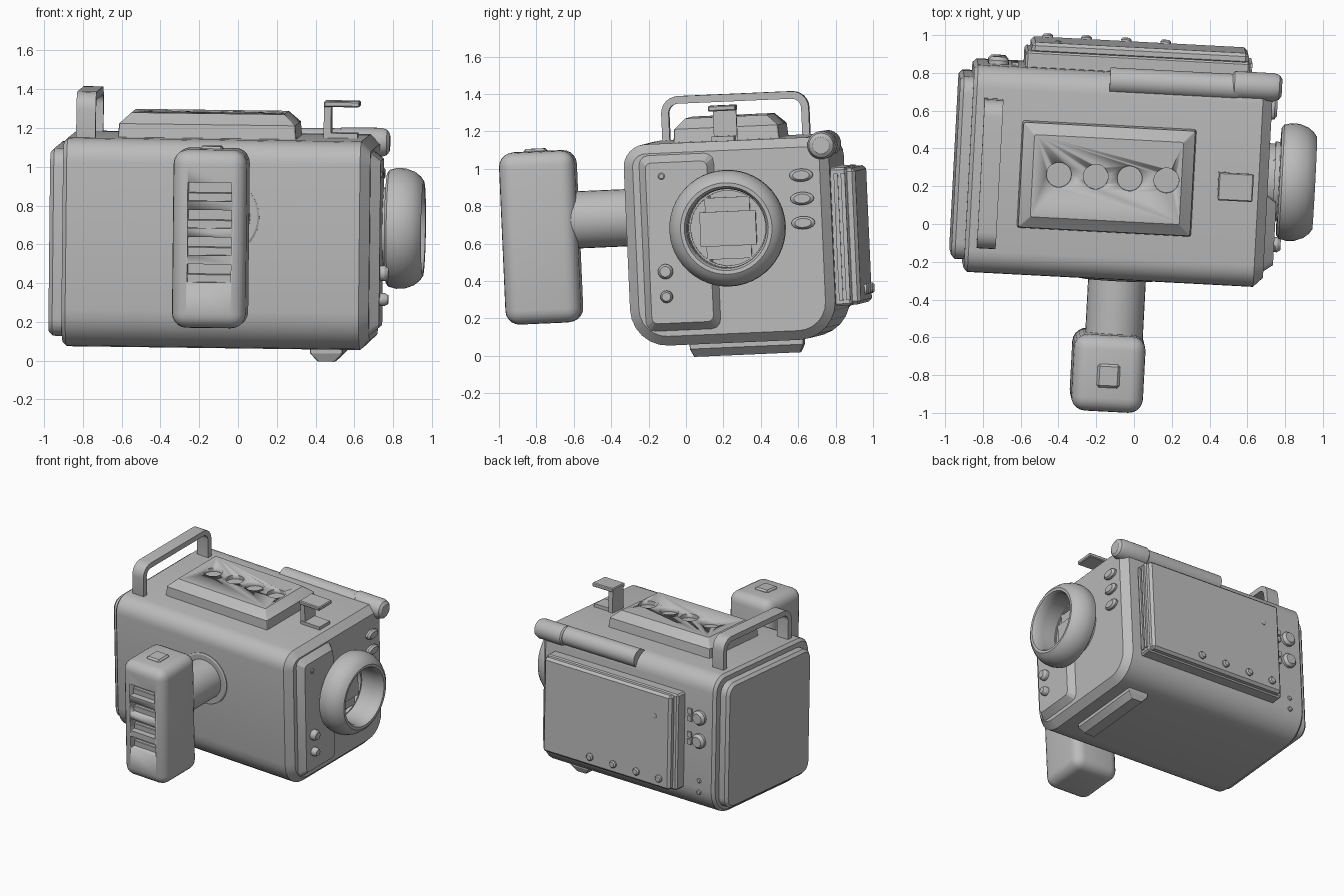
import bpy, bmesh, math
from mathutils import Matrix, Vector

if "Cube" in bpy.data.objects:
    bpy.data.objects.remove(bpy.data.objects["Cube"])

grey = bpy.data.materials.new("mid grey")
grey.diffuse_color = (0.5, 0.5, 0.5, 1)
grey.use_nodes = True
grey.node_tree.nodes["Principled BSDF"].inputs["Base Color"].default_value = grey.diffuse_color

# The whole device sits slightly turned; parts are modelled in a straight local frame
PLACE = (Matrix.Translation((-0.12, 0.275, 0.62))
         @ Matrix.Rotation(math.radians(-3), 4, 'Z')
         @ Matrix.Rotation(math.radians(0.75), 4, 'Y')
         @ Matrix.Rotation(math.radians(2.5), 4, 'X'))


def section(a, b, r, n):
    """Ellipse (r is None) or rounded rectangle; r may be (top, bottom)."""
    if r is None:
        return [(a * math.cos(2 * math.pi * i / n), b * math.sin(2 * math.pi * i / n)) for i in range(n)]
    rt, rb = r if isinstance(r, tuple) else (r, r)
    pts = []
    for k, (sa, sb) in enumerate([(1, 1), (-1, 1), (-1, -1), (1, -1)]):
        rad = rt if sb > 0 else rb
        for i in range(n + 1):
            t = (k + i / n) * math.pi / 2
            pts.append((sa * (a - rad) + rad * math.cos(t), sb * (b - rad) + rad * math.sin(t)))
    return pts


def to_axis(axis, p, a, b):
    return {'x': (p, a, b), 'y': (a, p, b), 'z': (a, b, p)}[axis]


def finish(name, bm, angle=30):
    bmesh.ops.recalc_face_normals(bm, faces=bm.faces)
    me = bpy.data.meshes.new(name)
    bm.to_mesh(me)
    bm.free()
    me.materials.append(grey)
    ob = bpy.data.objects.new(name, me)
    bpy.context.collection.objects.link(ob)
    ob.matrix_world = PLACE
    bpy.ops.object.select_all(action='DESELECT')
    ob.select_set(True)
    bpy.context.view_layer.objects.active = ob
    bpy.ops.object.shade_smooth_by_angle(angle=math.radians(angle))
    return ob


def loft(name, axis, centre, stations, n=5, angle=30):
    """Stations along axis: (position, half width, half height, corner radius)."""
    bm = bmesh.new()
    rings = []
    for p, a, b, r in stations:
        rings.append([bm.verts.new(Vector(centre) + Vector(to_axis(axis, p, x, y)))
                      for x, y in section(a, b, r, n)])
    for q, s in zip(rings, rings[1:]):
        for i in range(len(q)):
            j = (i + 1) % len(q)
            bm.faces.new((q[i], q[j], s[j], s[i]))
    bm.faces.new(rings[0])
    bm.faces.new(rings[-1])
    return finish(name, bm, angle)


def turned(name, axis, centre, profile, n=32, squash=1):
    return loft(name, axis, centre, [(p, r, r * squash, None) for p, r in profile], n)


def button(name, axis, centre, r, h, squash=1):
    return turned(name, axis, centre, [(0, r), (h * 0.6, r), (h, r * 0.7)], 20, squash)


def box(name, lo, hi, bevel=0, segments=1):
    bm = bmesh.new()
    bmesh.ops.create_cube(bm, size=1)
    for v in bm.verts:
        v.co = [lo[i] + (v.co[i] + 0.5) * (hi[i] - lo[i]) for i in range(3)]
    if bevel:
        bmesh.ops.bevel(bm, geom=bm.edges[:], offset=bevel, segments=segments,
                        profile=0.5, affect='EDGES')
    return finish(name, bm)


def cut(target, cutters):
    for c in cutters:
        c.hide_render = True
        m = target.modifiers.new("cut", 'BOOLEAN')
        m.operation, m.object, m.solver = 'DIFFERENCE', c, 'EXACT'
        with bpy.context.temp_override(object=target, active_object=target):
            bpy.ops.object.modifier_apply(modifier=m.name)
        bpy.data.objects.remove(c)


# Main body and end panel
loft("body", 'x', (0, 0, 0), [(-0.76, 0.53, 0.52, (0.10, 0.18)), (-0.74, 0.55, 0.54, (0.12, 0.2)),
                              (0.775, 0.55, 0.54, (0.12, 0.2)), (0.825, 0.50, 0.49, (0.07, 0.15))], 6, 25)
loft("end_panel", 'x', (0, 0, 0), [(-0.74, 0.485, 0.485, 0.09), (-0.81, 0.485, 0.485, 0.09),
                                   (-0.83, 0.465, 0.465, 0.07)])

# Raised top deck with four round wells
deck = loft("top_deck", 'z', (-0.03, -0.012, 0), [(0.50, 0.465, 0.288, 0.012), (0.61, 0.455, 0.278, 0.012),
                                                  (0.665, 0.395, 0.218, 0.01)], 2, 20)
cut(deck, [turned("well_cutter", 'z', (u, 0.0, 0), [(0.635, 0.066), (0.70, 0.066)])
           for u in (-0.285, -0.09, 0.09, 0.285)])

# Carrying handle: closed rounded frame whose lower bar is sunk into the body
bm = bmesh.new()
loops = []
for u, inset in ((-0.70, 0), (-0.60, 0), (-0.60, 0.04), (-0.70, 0.04)):
    loops.append([bm.verts.new((u, -0.015 + a, 0.61 + b))
                  for a, b in section(0.395 - inset, 0.165 - inset, 0.09 - inset, 6)])
for k in range(4):
    q, s = loops[k], loops[(k + 1) % 4]
    for i in range(len(q)):
        j = (i + 1) % len(q)
        bm.faces.new((q[i], q[j], s[j], s[i]))
finish("carrying_handle", bm)

# Accessory bracket on top
box("bracket_foot", (0.56, -0.075, 0.52), (0.735, 0.045, 0.565))
box("bracket_post", (0.56, -0.07, 0.54), (0.598, 0.055, 0.72))
box("bracket_plate", (0.56, -0.088, 0.70), (0.745, 0.06, 0.73), 0.006)

# Microphone along the rear top edge
turned("microphone_barrel", 'x', (0, 0.505, 0.495), [(-0.04, 0.07), (0.64, 0.07)])
turned("microphone_head", 'x', (0, 0.515, 0.495), [(0.61, 0.065), (0.62, 0.075), (0.83, 0.075),
                                                   (0.858, 0.065), (0.872, 0.045)])

# Lens ring, with an open mouth and stacked plates inside
turned("lens_ring", 'x', (0, 0, 0.075),
       [(0.80, 0.20), (0.885, 0.20), (0.888, 0.285), (0.90, 0.302), (0.94, 0.312), (0.985, 0.31),
        (1.03, 0.293), (1.06, 0.27), (1.077, 0.245), (1.075, 0.225), (1.055, 0.213),
        (1.0, 0.21), (0.86, 0.21)], 48)
box("lens_shutter_tall", (0.85, -0.12, -0.09), (0.885, 0.12, 0.24))
box("lens_shutter_wide", (0.85, -0.15, -0.02), (0.90, 0.15, 0.165))

# Front side plate and its buttons
loft("front_plate", 'x', (0, -0.265, 0.01), [(0.78, 0.205, 0.475, 0.05), (0.825, 0.20, 0.47, 0.05),
                                             (0.875, 0.165, 0.43, 0.03)], 3, 20)
for w, r, h in ((0.367, 0.018, 0.012), (-0.143, 0.04, 0.045), (-0.278, 0.033, 0.045)):
    button("plate_button", 'x', (0.872, -0.345, w), r, h)
for w in (0.34, 0.215, 0.085):
    button("oval_button", 'x', (0.82, 0.40, w), 0.063, 0.035, 0.55)

# Fold-out screen on the rear face
box("screen_base", (-0.49, 0.50, -0.37), (0.70, 0.635, 0.37), 0.012)
box("screen_cover", (-0.46, 0.62, -0.365), (0.69, 0.682, 0.365), 0.018)
for v in (0.567, 0.605):
    box("screen_hinge_rib", (0.69, v, -0.34), (0.712, v + 0.022, 0.34))
for u in (-0.37, -0.165, 0.045, 0.255):
    button("screen_button", 'y', (u, 0.68, -0.29), 0.028, 0.022)
button("screen_lamp", 'y', (-0.32, 0.68, 0.18), 0.017, 0.008)

# Rear controls beside the screen
for w in (0.21, 0.03):
    button("rear_knob", 'y', (-0.63, 0.54, w), 0.055, 0.05)
    for dw in (-0.028, 0.028):
        box("rear_switch", (-0.56, 0.54, w + dw - 0.02), (-0.525, 0.565, w + dw + 0.02))
for w in (-0.28, -0.37):
    button("rear_lamp", 'y', (-0.63, 0.545, w), 0.018, 0.014)

# Foot under the body
loft("foot", 'z', (0.595, 0.06, 0), [(-0.50, 0.085, 0.305, 0.01), (-0.565, 0.085, 0.305, 0.01),
                                     (-0.608, 0.045, 0.285, 0.01)], 2, 20)

# Side grip: stem, flange and louvred handle
turned("grip_flange", 'y', (0.058, 0, 0.145), [(-0.52, 0.20), (-0.556, 0.20), (-0.562, 0.19)], 40)
turned("grip_stem", 'y', (0.058, 0, 0.145), [(-0.50, 0.153), (-0.90, 0.153)])
grip = box("side_grip", (-0.155, -1.25, -0.40), (0.225, -0.845, 0.52), 0.075, 5)
cut(grip, [box("slot_cutter", (-0.075, -1.4, w - 0.047), (0.15, -1.18, w + 0.047))
           for w in (0.305, 0.165, 0.025, -0.115)])
for w in (0.29, 0.15, 0.01, -0.13):
    box("grip_louvre", (-0.08, -1.205, w - 0.04), (0.155, -1.17, w + 0.01), 0.004)
box("grip_button", (-0.025, -1.12, 0.50), (0.095, -0.995, 0.535), 0.012)
